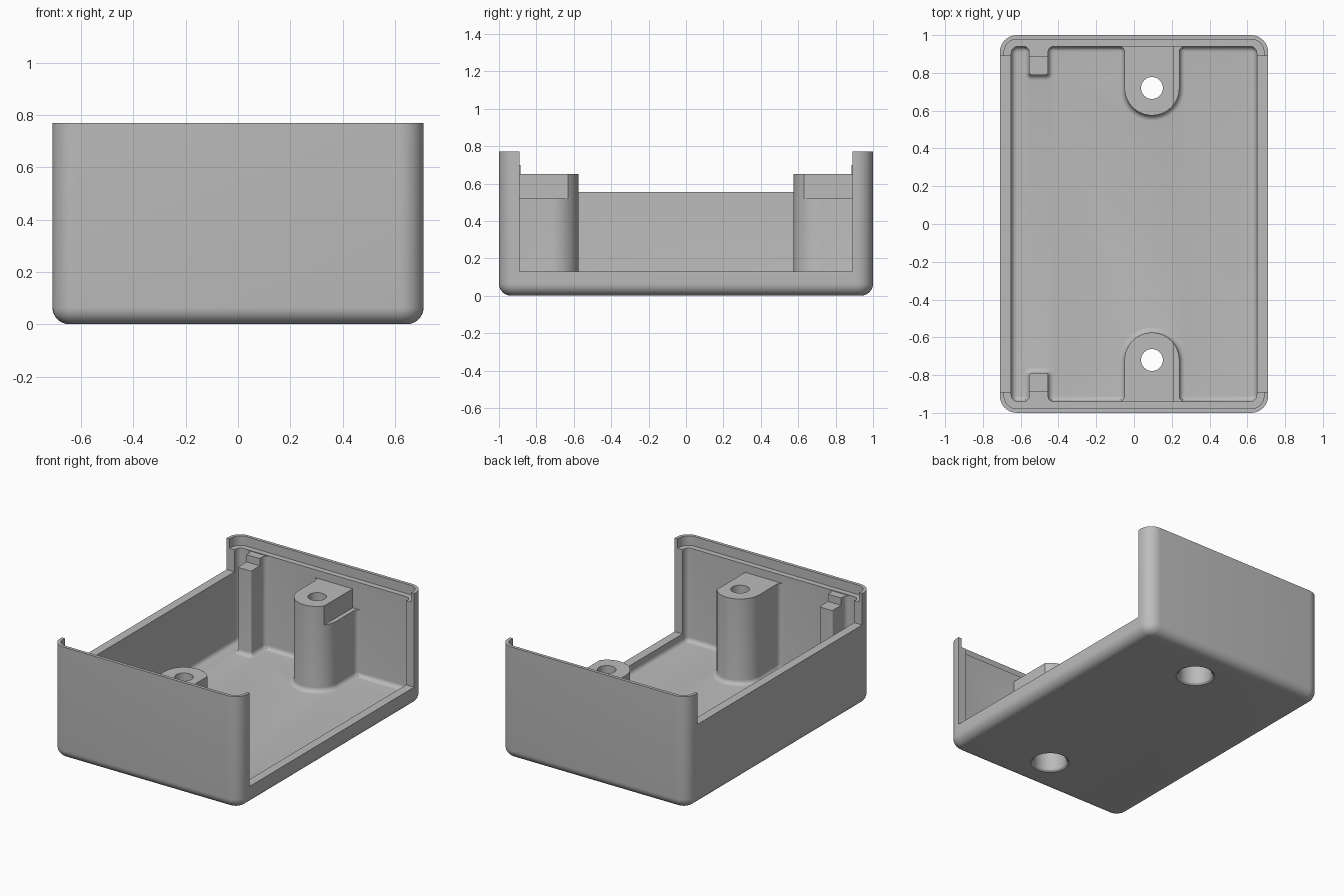
import bpy, bmesh
from math import sin, cos, pi

if "Cube" in bpy.data.objects:
    bpy.data.objects.remove(bpy.data.objects["Cube"], do_unlink=True)

W, D, H = 0.71, 1.0, 0.77          # half width, half depth, height
WALL, FLOOR, LEDGE = 0.06, 0.065, 0.705
FILLET = 0.03
INNER_Y = D - WALL

grey = bpy.data.materials.new("plain grey")
grey.use_nodes = True
GREY = (0.5, 0.5, 0.5, 1)
grey.diffuse_color = GREY
grey.node_tree.nodes["Principled BSDF"].inputs["Base Color"].default_value = GREY


def steps(n):
    return [i / n * pi / 2 for i in range(n + 1)]


def loft(name, rings):
    """Skin a stack of equal rings and cap both ends."""
    bm = bmesh.new()
    loops = [[bm.verts.new(p) for p in ring] for ring in rings]
    n = len(loops[0])
    for a, b in zip(loops, loops[1:]):
        for i in range(n):
            j = (i + 1) % n
            bm.faces.new((a[i], a[j], b[j], b[i]))
    bm.faces.new(loops[0])
    bm.faces.new(loops[-1])
    bmesh.ops.recalc_face_normals(bm, faces=bm.faces)
    mesh = bpy.data.meshes.new(name)
    bm.to_mesh(mesh)
    bm.free()
    mesh.materials.append(grey)
    obj = bpy.data.objects.new(name, mesh)
    bpy.context.collection.objects.link(obj)
    return obj


def round_rect(w, d, r, z):
    pts = []
    for k, (sx, sy) in enumerate(((1, 1), (-1, 1), (-1, -1), (1, -1))):
        for t in steps(8):
            a = t + k * pi / 2
            pts.append((sx * (w - r) + r * cos(a), sy * (d - r) + r * sin(a), z))
    return pts


def tray(name, w, d, r, edge, z0, z1):
    """Rounded block whose bottom edge is rolled by the radius edge."""
    rings = []
    for t in steps(8):
        inset = edge * (1 - sin(t))
        rings.append(round_rect(w - inset, d - inset, r - inset, z0 + edge * (1 - cos(t))))
    return loft(name, rings + [round_rect(w, d, r, z1)])


def box(name, x0, x1, y0, y1, z0, z1):
    return loft(name, [[(x0, y0, z), (x1, y0, z), (x1, y1, z), (x0, y1, z)]
                       for z in (z0, z1)])


def post_ring(cx, half, tip, r, grow, side, z):
    """U outline growing from an end wall, blended into it."""
    w, r = half + grow, r + grow
    right = [(w + FILLET, INNER_Y + 0.02)]
    right += [(w + FILLET * (1 - cos(t)), INNER_Y - FILLET + FILLET * sin(t))
              for t in reversed(steps(5))]
    right += [(w - r + r * cos(t), tip - grow + r - r * sin(t)) for t in steps(12)]
    # the last tip point is nudged so both halves stay distinct
    right[-1] = (max(right[-1][0], 0.002), right[-1][1])
    left = [(-x, y) for x, y in reversed(right)]
    return [(cx + x, side * y, z) for x, y in right + left]


def post(name, cx, half, tip, r, top, side):
    rings = [post_ring(cx, half, tip, r, FILLET, side, FLOOR - 0.03)]
    for t in steps(6):
        rings.append(post_ring(cx, half, tip, r, FILLET * (1 - sin(t)), side,
                               FLOOR + FILLET * (1 - cos(t))))
    rings.append(post_ring(cx, half, tip, r, 0, side, top))
    return loft(name, rings)


def lathe(name, cx, cy, profile, n=40):
    return loft(name, [[(cx + r * cos(2 * pi * i / n), cy + r * sin(2 * pi * i / n), z)
                        for i in range(n)] for r, z in profile])


def combine(target, tool, operation):
    tool.hide_render = True
    mod = target.modifiers.new(operation.lower(), 'BOOLEAN')
    mod.operation, mod.solver, mod.object = operation, 'EXACT', tool
    bpy.context.view_layer.objects.active = target
    bpy.ops.object.modifier_apply(modifier=mod.name)
    bpy.data.objects.remove(tool, do_unlink=True)


# Outer shell, hollowed, with a thin lip around the top
case = tray("open_case", W, D, 0.09, 0.065, 0, H)
combine(case, tray("cavity", W - WALL, INNER_Y, 0.035, FILLET, FLOOR, 1), 'DIFFERENCE')
combine(case, loft("lip_recess", [round_rect(W - 0.022, D - 0.022, 0.068, z)
                                  for z in (LEDGE, 1)]), 'DIFFERENCE')

# Low sill on the left side, taller wall on the right side
combine(case, box("left_opening", 0.6, 1, -0.89, 0.89, 0.13, 1), 'DIFFERENCE')
combine(case, box("right_opening", -1, -0.6, -0.89, 0.89, 0.555, 1), 'DIFFERENCE')

for side in (-1, 1):
    # Screw post with a lowered shoulder
    screw = post("screw_post", 0.095, 0.145, 0.575, 0.145, 0.65, side)
    ys = sorted((side * 0.5, side * INNER_Y))
    combine(screw, box("shoulder", 0.21, 0.4, *ys, 0.52, 0.8), 'DIFFERENCE')
    combine(case, screw, 'UNION')

    # Small stepped support rib
    rib = post("support_rib", -0.505, 0.05, 0.79, 0.012, 0.7, side)
    ys = sorted((side * 0.7, side * 0.885))
    combine(rib, box("rib_step", -0.62, -0.4, *ys, 0.65, 0.8), 'DIFFERENCE')
    combine(case, rib, 'UNION')

    # Screw hole with a deep counterbore and softened mouth
    combine(case, lathe("screw_hole", 0.095, side * 0.72,
                        [(0.13, -0.01), (0.122, 0), (0.11, 0.01), (0.105, 0.025),
                         (0.105, 0.48), (0.058, 0.48), (0.058, 0.8)]), 'DIFFERENCE')

# Smooth fillets, crisp edges
bpy.ops.object.select_all(action='DESELECT')
case.select_set(True)
bpy.context.view_layer.objects.active = case
bpy.ops.object.shade_smooth_by_angle(angle=pi / 6)
